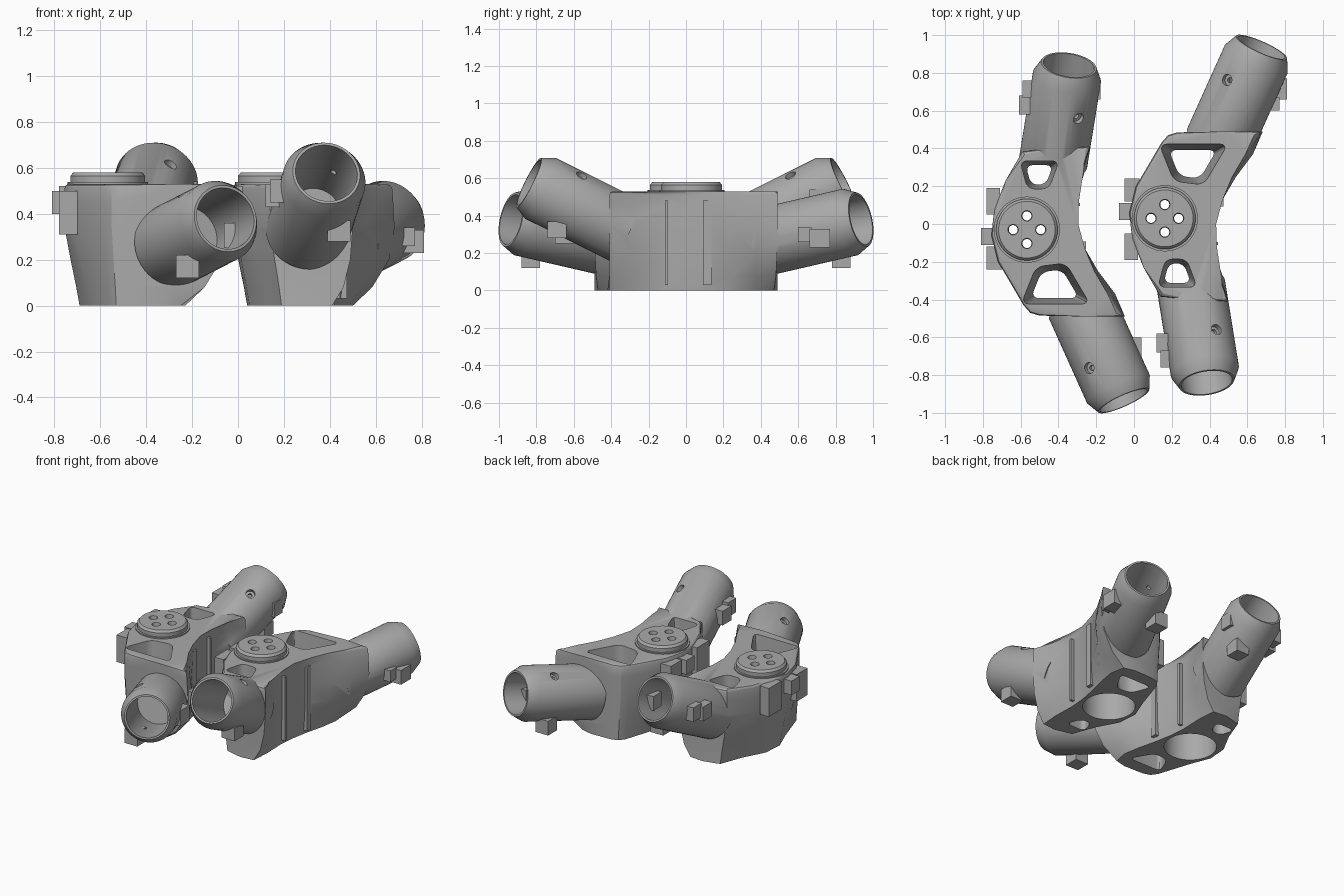
import bpy, bmesh, math
from mathutils import Vector, Matrix

if "Cube" in bpy.data.objects:
    bpy.data.objects.remove(bpy.data.objects["Cube"])

grey = bpy.data.materials.new("plain_grey")
grey.diffuse_color = (0.40, 0.40, 0.40, 1)
grey.use_nodes = True
grey.node_tree.nodes["Principled BSDF"].inputs["Base Color"].default_value = grey.diffuse_color


def finish(bm, name):
    bmesh.ops.recalc_face_normals(bm, faces=bm.faces)
    me = bpy.data.meshes.new(name)
    bm.to_mesh(me)
    bm.free()
    me.materials.append(grey)
    ob = bpy.data.objects.new(name, me)
    bpy.context.collection.objects.link(ob)
    return ob


def loft(name, levels, bevel_top=0, round_sides=0):
    """Skin between closed outlines with equal point counts."""
    bm = bmesh.new()
    rings = [[bm.verts.new(p) for p in lev] for lev in levels]
    n = len(rings[0])
    sides = []
    for a, b in zip(rings, rings[1:]):
        for i in range(n):
            j = (i + 1) % n
            bm.faces.new((a[i], a[j], b[j], b[i]))
            sides.append(bm.edges.get((a[i], b[i])))
    bm.faces.new(rings[0])
    top = bm.faces.new(rings[-1])
    if bevel_top:
        bmesh.ops.bevel(bm, geom=list(top.edges), offset=bevel_top, segments=2,
                        profile=0.5, affect='EDGES')
    if round_sides:
        bmesh.ops.bevel(bm, geom=sides, offset=round_sides, segments=4,
                        profile=0.5, affect='EDGES')
    return finish(bm, name)


def lathe(name, origin, axis, profile, seg=48):
    """Revolve (distance, radius) pairs about an axis; both ends are capped."""
    q = Vector(axis).to_track_quat('Z', 'Y')
    rings = []
    for d, r in profile:
        rings.append([Vector(origin) + q @ Vector((r * math.cos(t), r * math.sin(t), d))
                      for t in (2 * math.pi * k / seg for k in range(seg))])
    return loft(name, rings)


def box(name, x0, x1, y0, y1, z0, z1):
    return loft(name, [[(x0, y0, z), (x1, y0, z), (x1, y1, z), (x0, y1, z)] for z in (z0, z1)])


def combine(ob, tool, op):
    m = ob.modifiers.new(op, 'BOOLEAN')
    m.operation, m.object, m.solver = op, tool, 'EXACT'
    bpy.context.view_layer.objects.active = ob
    bpy.ops.object.modifier_apply(modifier=m.name)
    bpy.data.objects.remove(tool)


# curved body: top and bottom outlines
top = [(-.59, .385), (-.42, .40), (-.23, .41), (-.285, .28), (-.31, .12), (-.295, 0),
       (-.26, -.13), (-.21, -.25), (-.14, -.37), (-.06, -.49), (-.25, -.49), (-.5, -.485),
       (-.55, -.47), (-.585, -.43), (-.72, -.2), (-.755, -.06), (-.74, .08), (-.68, .23)]
bot = [(-.54, .39), (-.42, .42), (-.32, .41), (-.31, .28), (-.315, .12), (-.305, 0),
       (-.28, -.13), (-.25, -.25), (-.23, -.37), (-.25, -.47), (-.33, -.49), (-.48, -.485),
       (-.53, -.47), (-.56, -.43), (-.635, -.2), (-.69, -.06), (-.68, .08), (-.6, .23)]
# sideways swelling of the concave wall where it wraps the tube roots
swell = {3: .025, 7: .02, 8: .04, 9: .012}


def level(z, t_inner, t_outer, s=0):
    """Blend the outlines; the outer wall tapers straighter than the inner one."""
    pts = []
    for i, (a, b) in enumerate(zip(top, bot)):
        t = t_outer if i > 10 or i == 0 else t_inner
        pts.append((a[0] + (b[0] - a[0]) * t + s * swell.get(i, 0), a[1] + (b[1] - a[1]) * t, z))
    return pts


body = loft("bracket_body", [level(0, 1, 1), level(.08, .45, .78), level(.2, .12, .4, .9),
                             level(.34, 0, 0, 1), level(.45, 0, 0, .5), level(.53, 0, 0)],
            bevel_top=.018)

# tube sockets with chamfered mouth and blind bore (origin is the chamfer base)
tubes = [(Vector((-.083, -.873, .365)), Vector((.402, -.892, .206)).normalized(), -.50, -.135, -.33),
         (Vector((-.355, .778, .546)), Vector((.143, .885, .44)).normalized(), -.51, -.155, -.44)]
for org, d, start, hole, bore in tubes:
    combine(body, lathe("tube", org, d, [
        (start, .182), (0, .182), (.07, .148), (.07, .136), (bore, .136)], 56), 'UNION')

# round boss on top
boss = Vector((-.567, -.03, 0))
combine(body, lathe("boss", boss, (0, 0, 1), [
    (.40, .175), (.538, .175), (.538, .163), (.565, .163), (.58, .15)]), 'UNION')

# thin ribs on the concave wall
combine(body, box("rib", -.32, -.255, -.135, -.092, .03, .48), 'UNION')
combine(body, box("rib", -.34, -.285, .095, .112, .03, .48), 'UNION')

# screw holes in the tubes
for org, d, start, hole, bore in tubes:
    up = (Vector((0, 0, 1)) - d * d.z).normalized()
    n = up * .85 + d.cross(up) * .53
    combine(body, lathe("screw_hole", org + d * hole, n, [
        (.08, .014), (.155, .014), (.155, .03), (.25, .03)], 20), 'DIFFERENCE')

# tapered weight-saving pockets through the body
pockets = [([(-.60, -.425), (-.52, -.225), (-.36, -.205), (-.23, -.425)], .66, .04),
           ([(-.605, .335), (-.565, .185), (-.45, .185), (-.395, .335)], .66, .035)]
for pts, small, rnd in pockets:
    c = sum((Vector(p) for p in pts), Vector((0, 0))) / 4
    lev = [[(*(c + (Vector(p) - c) * s), z) for p in pts] for s, z in ((small, -.05), (1.0, .56))]
    combine(body, loft("pocket", lev, round_sides=rnd), 'DIFFERENCE')

# round recess in the underside and four holes through the boss
combine(body, lathe("recess", (-.495, -.03, 0), (0, 0, 1), [(-.05, .168), (.46, .168)]), 'DIFFERENCE')
for k in range(4):
    a = k * math.pi / 2
    p = boss + Vector((math.cos(a), math.sin(a), 0)) * .073
    combine(body, lathe("bolt_hole", p, (0, 0, 1), [(.4, .024), (.56, .024), (.59, .03)], 24), 'DIFFERENCE')

body.name = "left_bracket"
bpy.ops.object.select_all(action='DESELECT')
body.select_set(True)
bpy.context.view_layer.objects.active = body
bpy.ops.object.shade_smooth_by_angle(angle=math.radians(30))

# mirrored second bracket
flip = Matrix.Translation((.73, 0, 0)) @ Matrix.Scale(-1, 4, (0, 1, 0))


def mirrored(ob, name):
    me = ob.data.copy()
    me.transform(flip)
    me.flip_normals()
    new = bpy.data.objects.new(name, me)
    bpy.context.collection.objects.link(new)


mirrored(body, "right_bracket")

# small square tabs shared by both brackets
tabs = [(-.78, -.71, .05, .19, .32, .52), (-.81, -.73, -.11, -.02, .40, .50),
        (-.78, -.70, -.24, -.12, .31, .50), (-.61, -.53, .58, .68, .43, .53),
        (-.59, -.53, .67, .76, .45, .55), (-.34, -.24, .64, .74, .28, .37),
        (-.27, -.17, -.88, -.78, .12, .22)]
for i, t in enumerate(tabs):
    mirrored(box(f"left_tab_{i}", *t), f"right_tab_{i}")

# tabs on one bracket only
box("left_long_tube_tab", -.06, .04, -.70, -.60, .25, .36)
box("left_short_tube_tab", -.27, -.178, .66, .75, .44, .54)
box("right_long_tube_tab", .71, .81, .66, .77, .23, .33)
box("right_long_tube_small_tab", .69, .77, .60, .67, .26, .34)
